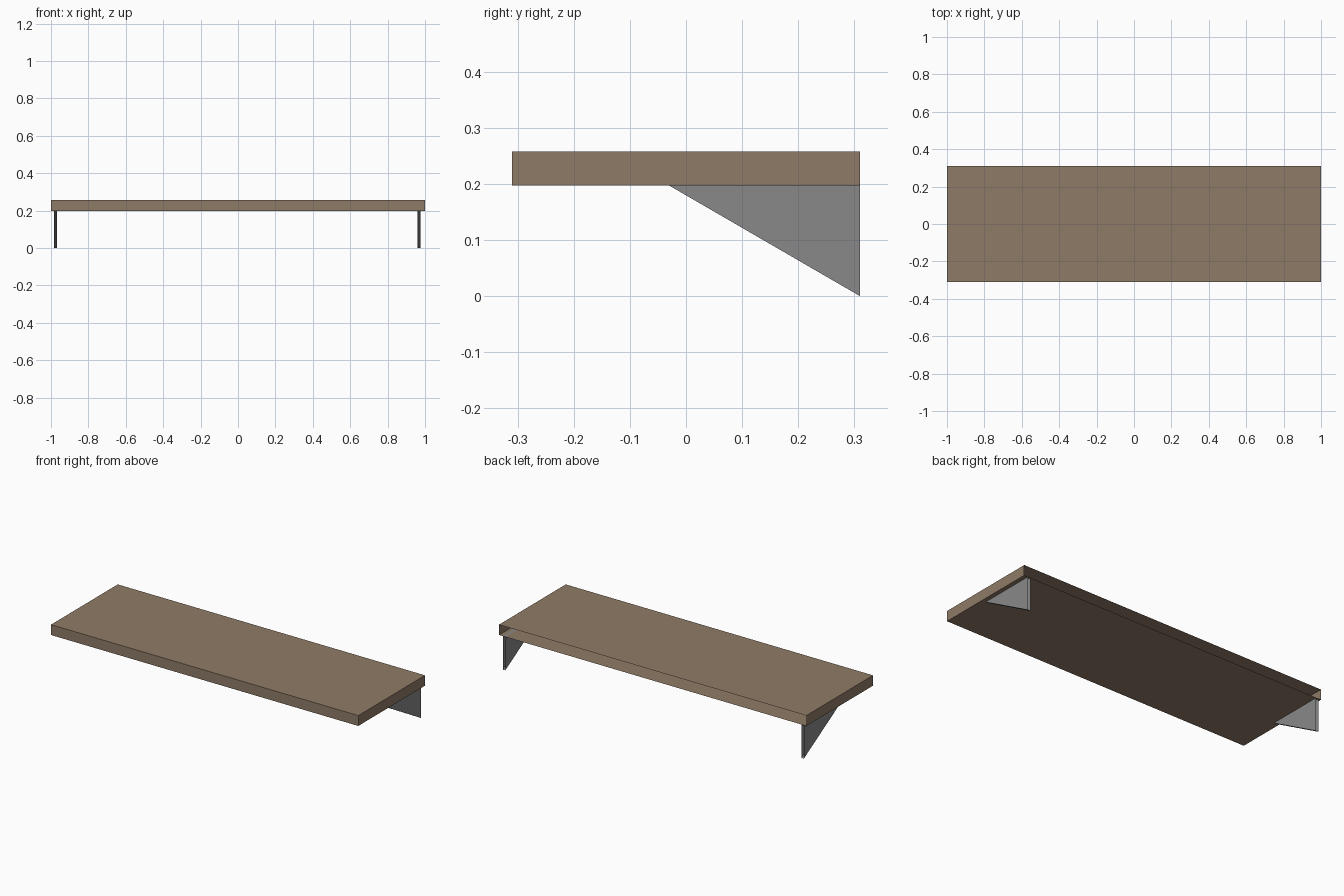
import bpy, bmesh

if "Cube" in bpy.data.objects:
    bpy.data.objects.remove(bpy.data.objects["Cube"])

def material(name, rgb):
    m = bpy.data.materials.new(name)
    m.diffuse_color = (*rgb, 1)
    m.use_nodes = True
    m.node_tree.nodes["Principled BSDF"].inputs["Base Color"].default_value = m.diffuse_color
    return m

wood = material("brown_wood", (0.275, 0.198, 0.136))
metal = material("grey_metal", (0.25, 0.25, 0.25))

BACK, BOTTOM, TOP = 0.31, 0.197, 0.258

def prism(name, profile, x0, x1, mat, open_edges=()):
    """Extrude a (y, z) profile along x; sides listed in open_edges get no face."""
    bm = bmesh.new()
    a = [bm.verts.new((x0, y, z)) for y, z in profile]
    b = [bm.verts.new((x1, y, z)) for y, z in profile]
    bm.faces.new(a[::-1])
    bm.faces.new(b)
    n = len(profile)
    for i in range(n):
        if i not in open_edges:
            j = (i + 1) % n
            bm.faces.new((a[i], a[j], b[j], b[i]))
    me = bpy.data.meshes.new(name)
    bm.to_mesh(me)
    bm.free()
    me.materials.append(mat)
    ob = bpy.data.objects.new(name, me)
    bpy.context.collection.objects.link(ob)
    return ob

# Shelf board: hollow box, open on the wall side
prism("shelf_board",
      [(-BACK, BOTTOM), (BACK, BOTTOM), (BACK, TOP), (-BACK, TOP)],
      -1, 1, wood, open_edges=(1,))

# Triangular brackets, open where they meet the wall
for name, x in (("left_bracket", -0.976), ("right_bracket", 0.967)):
    prism(name, [(-0.03, BOTTOM), (BACK, 0), (BACK, BOTTOM)],
          x - 0.008, x + 0.008, metal, open_edges=(1,))
